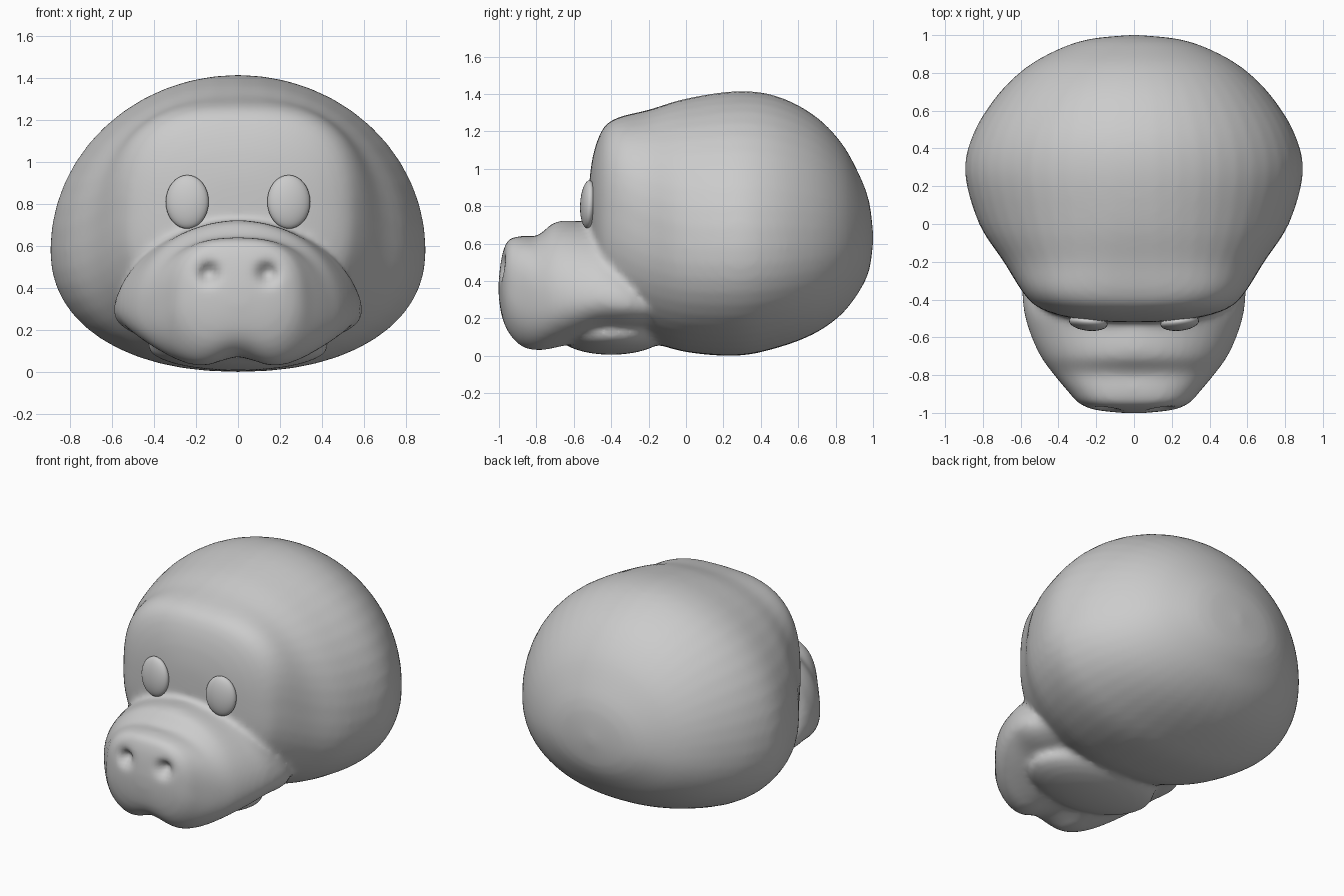
import bpy, bmesh, math
from mathutils import Vector

if "Cube" in bpy.data.objects:
    bpy.data.objects.remove(bpy.data.objects["Cube"])


def activate(obj):
    bpy.ops.object.select_all(action='DESELECT')
    obj.select_set(True)
    bpy.context.view_layer.objects.active = obj


def spline(rows, steps=4):
    """Catmull-Rom interpolation of section parameters."""
    out = []
    for i in range(len(rows) - 1):
        p = [rows[max(0, min(len(rows) - 1, i + k))] for k in (-1, 0, 1, 2)]
        for s in range(steps):
            t = s / steps
            out.append([b + 0.5 * t * (c - a + t * (2*a - 5*b + 4*c - d + t * (3*(b - c) + d - a)))
                        for a, b, c, d in zip(*p)])
    return out + [list(rows[-1])]


def loft(bm, rows, n=48):
    """Rows: y, half width, top z, bottom z, widest z, top power, bottom power, notch."""
    rings = []
    for y, w, zt, zb, zc, pt, pb, notch in spline(rows):
        ring = []
        for k in range(n):
            a = 2 * math.pi * k / n
            c, s = math.cos(a), math.sin(a)
            p = 2 / (pt if s >= 0 else pb)
            x = w * math.copysign(abs(c) ** p, c)
            z = zc + ((zt - zc) if s >= 0 else (zb - zc)) * abs(s) ** p
            if s < 0:
                z += notch * math.exp(-(x / 0.12) ** 2) * abs(s)
            ring.append(bm.verts.new((x, y, z)))
        rings.append(ring)
    for r, q in zip(rings, rings[1:]):
        for k in range(n):
            bm.faces.new((r[k], r[(k + 1) % n], q[(k + 1) % n], q[k]))
    bm.faces.new(rings[0][::-1])
    bm.faces.new(rings[-1])


# Sections of the rounded skull, back to face
skull = [
    (1.0, .03, .66, .60, .63, 2, 2, 0),
    (.98, .23, .82, .46, .62, 2, 2, 0),
    (.93, .39, .96, .35, .61, 2, 2, 0),
    (.83, .57, 1.14, .22, .60, 2, 2.1, 0),
    (.68, .725, 1.29, .115, .59, 2, 2.2, 0),
    (.48, .85, 1.39, .04, .58, 2, 2.2, 0),
    (.27, .895, 1.415, 0, .58, 2, 2.2, 0),
    (0, .82, 1.375, .02, .58, 2.1, 2.2, 0),
    (-.2, .69, 1.315, .08, .62, 2.4, 2.2, 0),
    (-.36, .59, 1.275, .15, .70, 2.8, 2.2, 0),
    (-.44, .51, 1.22, .25, .70, 2.8, 2.2, 0),
    (-.49, .37, 1.10, .35, .75, 2.6, 2.2, 0),
    (-.515, .18, .95, .5, .78, 2.4, 2.2, 0),
    (-.52, .03, .81, .75, .78, 2, 2, 0)]

# Sections of the muzzle, root to nose
muzzle = [
    (-.08, .48, .38, .12, .25, 2, 2, 0),
    (-.3, .585, .56, .11, .28, 1.9, 2.1, 0),
    (-.45, .585, .70, .10, .30, 1.9, 2.1, 0),
    (-.58, .55, .72, .06, .30, 1.9, 2.2, .02),
    (-.70, .495, .715, .025, .30, 2, 2.3, .05),
    (-.79, .43, .645, .005, .30, 2.3, 2.4, .07),
    (-.88, .355, .64, .02, .31, 2.6, 2.4, .07),
    (-.95, .29, .62, .09, .34, 2.7, 2.2, .05),
    (-.985, .2, .53, .19, .36, 2.4, 2, .02),
    (-1.002, .04, .40, .32, .36, 2, 2, 0)]

bm = bmesh.new()
loft(bm, skull)
loft(bm, muzzle)
# Lower jaw under the lip
jaw = bmesh.ops.create_uvsphere(bm, u_segments=32, v_segments=16, radius=1)['verts']
for v in jaw:
    v.co = Vector((v.co.x * .43, -.40 + v.co.y * .29, .12 + v.co.z * .115))
bmesh.ops.recalc_face_normals(bm, faces=bm.faces)
mesh = bpy.data.meshes.new("head")
bm.to_mesh(mesh)
bm.free()
head = bpy.data.objects.new("head", mesh)
bpy.context.collection.objects.link(head)

# Fuse the volumes and soften the joins
activate(head)
fuse = head.modifiers.new("fuse", 'REMESH')
fuse.mode = 'VOXEL'
fuse.voxel_size = 0.02
soft = head.modifiers.new("soften", 'SMOOTH')
soft.factor = 0.5
soft.iterations = 8
for name in ("fuse", "soften"):
    bpy.ops.object.modifier_apply(modifier=name)

# Nostril dents
for v in head.data.vertices:
    if v.co.y < -0.85:
        d2 = (abs(v.co.x) - .14) ** 2 + (v.co.z - .47) ** 2
        v.co.y += .06 * math.exp(-d2 / .045 ** 2)
bpy.ops.object.shade_smooth()

# Oval eyes
for side, label in ((-1, "left"), (1, "right")):
    bpy.ops.mesh.primitive_uv_sphere_add(segments=24, ring_count=16, radius=1,
                                         location=(side * .242, -.522, .81),
                                         rotation=(math.radians(-3), 0, side * math.radians(6)))
    eye = bpy.context.object
    eye.name = label + "_eye"
    eye.scale = (.103, .043, .128)
    bpy.ops.object.shade_smooth()
